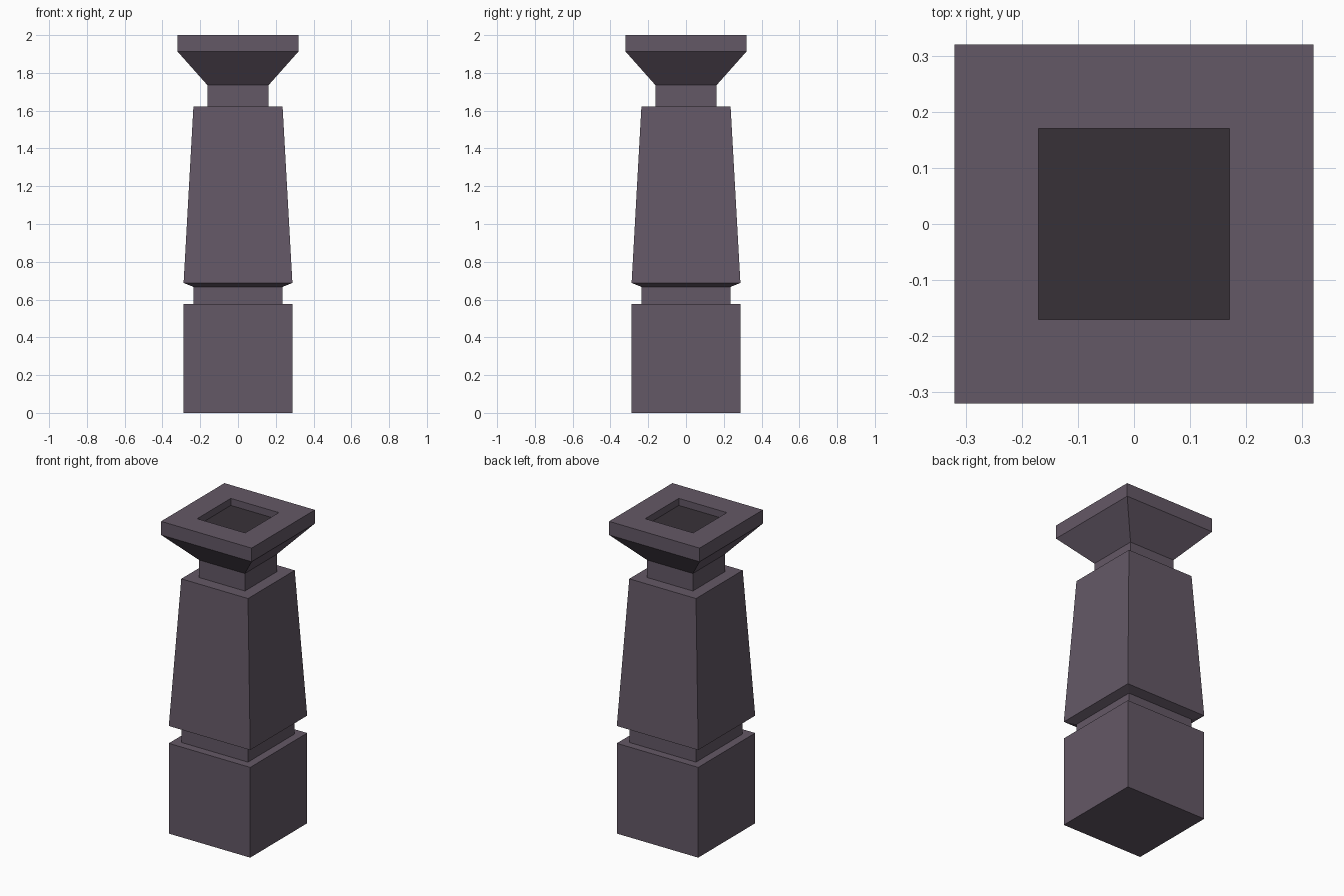
import bpy, bmesh

if "Cube" in bpy.data.objects:
    bpy.data.objects.remove(bpy.data.objects["Cube"])


def material(name, rgb):
    m = bpy.data.materials.new(name)
    m.diffuse_color = (*rgb, 1)
    m.use_nodes = True
    m.node_tree.nodes["Principled BSDF"].inputs["Base Color"].default_value = m.diffuse_color
    return m


stone = material("purple grey stone", (0.127, 0.098, 0.133))
dark = material("dark recess", (0.039, 0.031, 0.039))


def square_loft(name, profile, cap_start=False, cap_end=False):
    """Stack square rings given as (half width, height) and skin them."""
    bm = bmesh.new()
    rings = [[bm.verts.new((sx * r, sy * r, z))
              for sx, sy in ((-1, -1), (1, -1), (1, 1), (-1, 1))]
             for r, z in profile]
    for a, b in zip(rings, rings[1:]):
        for i in range(4):
            j = (i + 1) % 4
            bm.faces.new((a[i], a[j], b[j], b[i]))
    if cap_start:
        bm.faces.new(rings[0][::-1])
    if cap_end:
        bm.faces.new(rings[-1]).material_index = 1
    me = bpy.data.meshes.new(name)
    bm.to_mesh(me)
    bm.free()
    me.materials.append(stone)
    me.materials.append(dark)
    ob = bpy.data.objects.new(name, me)
    bpy.context.collection.objects.link(ob)
    return ob


# Square plinth with its top ledge
square_loft("plinth", [(0.288, 0), (0.288, 0.577), (0.236, 0.577)], cap_start=True)
# Narrow collar between plinth and shaft
square_loft("collar", [(0.236, 0.577), (0.236, 0.667)])
# Tapered shaft with sloped underside and top ledge
square_loft("shaft", [(0.236, 0.667), (0.288, 0.688), (0.236, 1.623), (0.162, 1.623)])
# Neck below the capital
square_loft("neck", [(0.162, 1.623), (0.162, 1.735)])
# Flared capital with rim and sunken dark floor
square_loft("capital", [(0.162, 1.735), (0.32, 1.913), (0.32, 2.0),
                        (0.17, 2.0), (0.17, 1.955)], cap_end=True)
